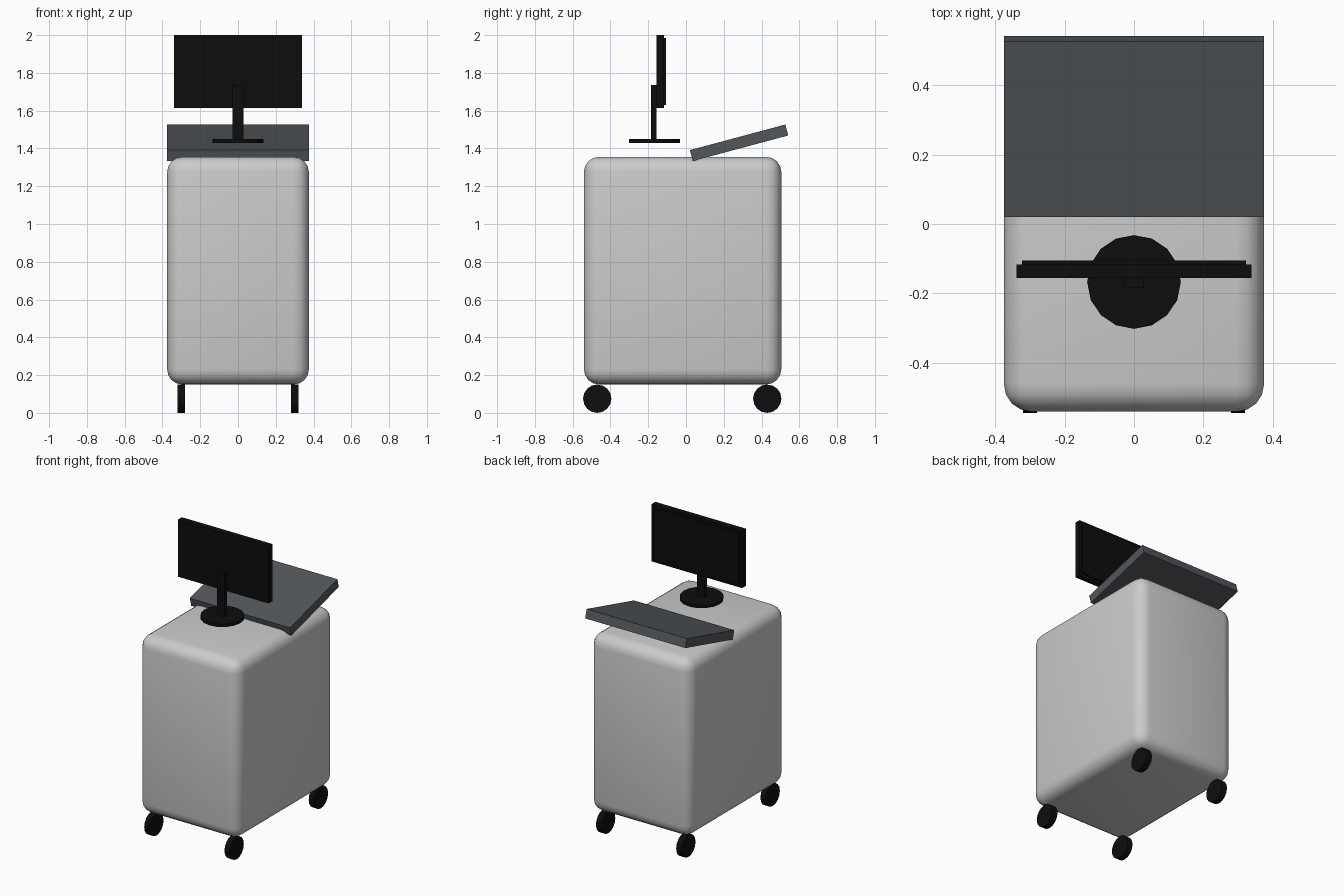
import bpy, math

cube = bpy.data.objects.get("Cube")
if cube:
    bpy.data.objects.remove(cube, do_unlink=True)


def material(name, rgb):
    mat = bpy.data.materials.new(name)
    mat.use_nodes = True
    mat.diffuse_color = (*rgb, 1)
    mat.node_tree.nodes["Principled BSDF"].inputs["Base Color"].default_value = (*rgb, 1)
    return mat


light_grey = material("light grey", (0.6, 0.6, 0.6))
slate = material("slate grey", (0.085, 0.095, 0.102))
black = material("black", (0.004, 0.004, 0.004))


def finish(name, mat):
    obj = bpy.context.object
    obj.name = name
    obj.data.name = name
    obj.data.materials.append(mat)
    return obj


def box(name, mat, size, centre, tilt=0):
    bpy.ops.mesh.primitive_cube_add(size=1, location=centre, rotation=(tilt, 0, 0))
    bpy.context.object.scale = size
    bpy.ops.object.transform_apply(location=False, rotation=False, scale=True)
    return finish(name, mat)


def disc(name, mat, radius, depth, centre, rotation=(0, 0, 0)):
    bpy.ops.mesh.primitive_cylinder_add(vertices=16, radius=radius, depth=depth,
                                        location=centre, rotation=rotation)
    return finish(name, mat)


# Rounded cabinet
cabinet = box("cabinet", light_grey, (0.75, 1.045, 1.205), (0, -0.018, 0.753))
bevel = cabinet.modifiers.new("rounded edges", "BEVEL")
bevel.width = 0.08
bevel.segments = 4
bpy.ops.object.modifier_apply(modifier=bevel.name)
bpy.ops.object.shade_smooth_by_angle(angle=math.radians(40))

# Tilted control panel
box("control_panel", slate, (0.75, 0.523, 0.06), (0, 0.281, 1.43), math.radians(15))

# Monitor on its stand, screen towards the rear
disc("monitor_base", black, 0.135, 0.02, (0, -0.167, 1.44))
box("monitor_stand", black, (0.056, 0.03, 0.29), (0, -0.17, 1.59))
box("monitor_housing", black, (0.676, 0.04, 0.387), (0, -0.136, 1.8065))
box("monitor_screen", black, (0.644, 0.013, 0.355), (0, -0.1115, 1.8065))

# Four wheels
for side, x in (("left", 0.3), ("right", -0.3)):
    for end, y in (("front", -0.47), ("rear", 0.43)):
        disc(f"{end}_{side}_wheel", black, 0.075, 0.04, (x, y, 0.075),
             (0, math.pi / 2, 0))
